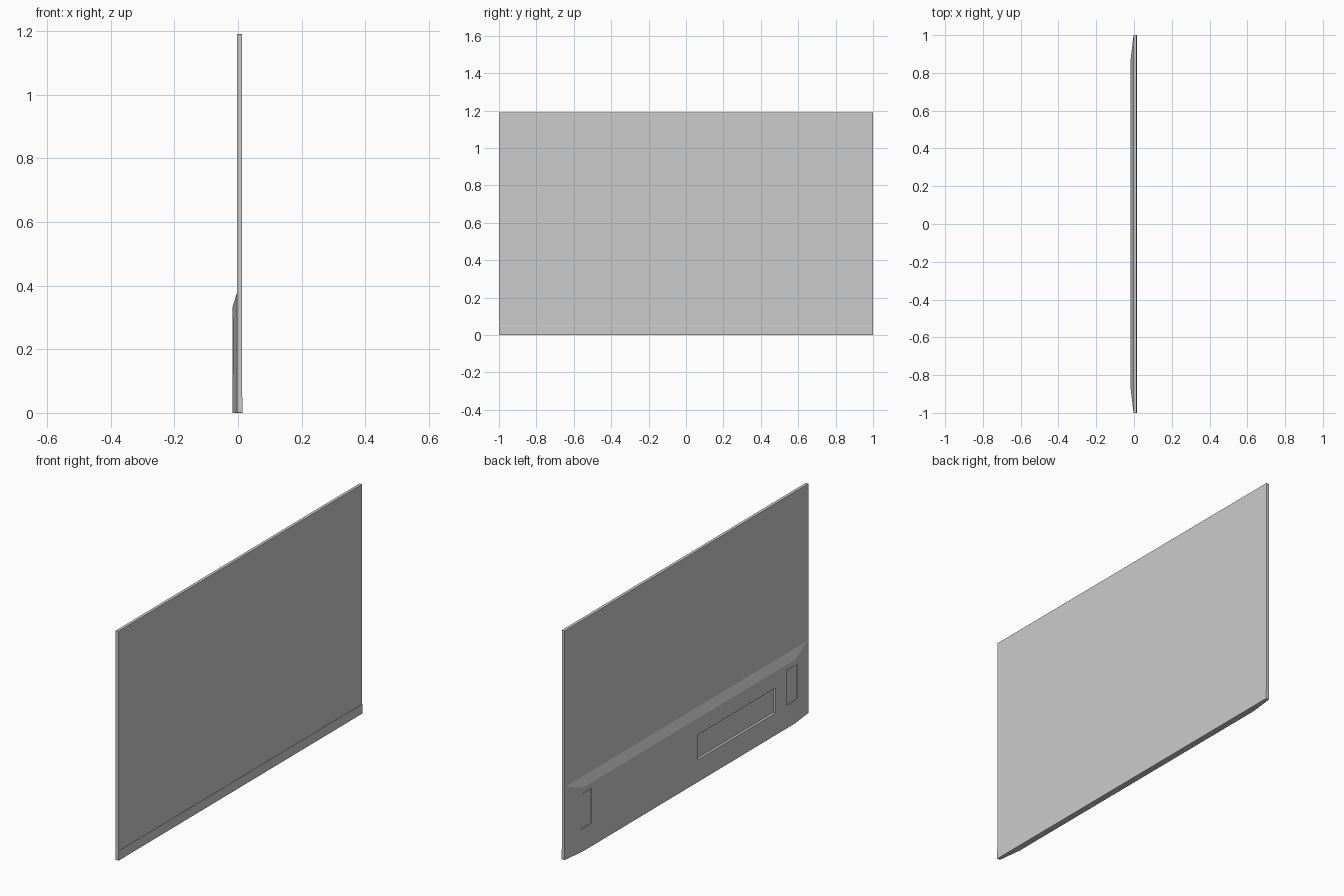
import bpy, bmesh

if "Cube" in bpy.data.objects:
    bpy.data.objects.remove(bpy.data.objects["Cube"])


def make(name, verts, faces):
    bm = bmesh.new()
    vs = [bm.verts.new(v) for v in verts]
    for f in faces:
        bm.faces.new([vs[i] for i in f])
    bmesh.ops.recalc_face_normals(bm, faces=bm.faces)
    mesh = bpy.data.meshes.new(name)
    bm.to_mesh(mesh)
    bm.free()
    ob = bpy.data.objects.new(name, mesh)
    bpy.context.collection.objects.link(ob)
    return ob


BOX = [(0, 1, 2, 3), (4, 5, 6, 7), (0, 1, 5, 4), (1, 2, 6, 5), (2, 3, 7, 6), (3, 0, 4, 7)]


def block(name, x0, y0, x1, y1, z0, z1):
    verts = [(x, y, z) for x in (x0, x1)
             for y, z in ((y0, z0), (y1, z0), (y1, z1), (y0, z1))]
    return make(name, verts, BOX)


def bevel(ob, width):
    m = ob.modifiers.new("edge", 'BEVEL')
    m.width = width
    m.segments = 2


def cut(ob, *box):
    cutter = block("cutter", *box)
    cutter.hide_render = True
    m = ob.modifiers.new("recess", 'BOOLEAN')
    m.operation = 'DIFFERENCE'
    m.solver = 'EXACT'
    m.object = cutter
    bpy.context.view_layer.objects.active = ob
    bpy.ops.object.modifier_apply(modifier=m.name)
    bpy.data.objects.remove(cutter)


# thin display panel
panel = block("display_panel", -0.003, -1, 0.013, 1, 0.0, 1.19)
bevel(panel, 0.0015)

# slightly raised strip along the bottom of the screen
strip = block("lower_bezel", 0.010, -1, 0.0147, 1, 0.0, 0.05)
bevel(strip, 0.0008)

# rear electronics housing, tapering at the top and both ends
outer = [(-0.0025, -1, 0), (-0.0025, 1, 0), (-0.0025, 1, 0.38), (-0.0025, -1, 0.38)]
inner = [(-0.018, -0.87, 0), (-0.018, 0.87, 0), (-0.018, 0.87, 0.33), (-0.018, -0.87, 0.33)]
housing = make("rear_housing", outer + inner, BOX)

# connector recess
cut(housing, -0.05, -0.71, -0.005, -0.07, 0.115, 0.245)

# stand mounting recesses at both ends
for s in (-1, 1):
    cut(housing, -0.05, min(s * 0.80, s * 0.89), -0.014, max(s * 0.80, s * 0.89), 0.12, 0.30)
